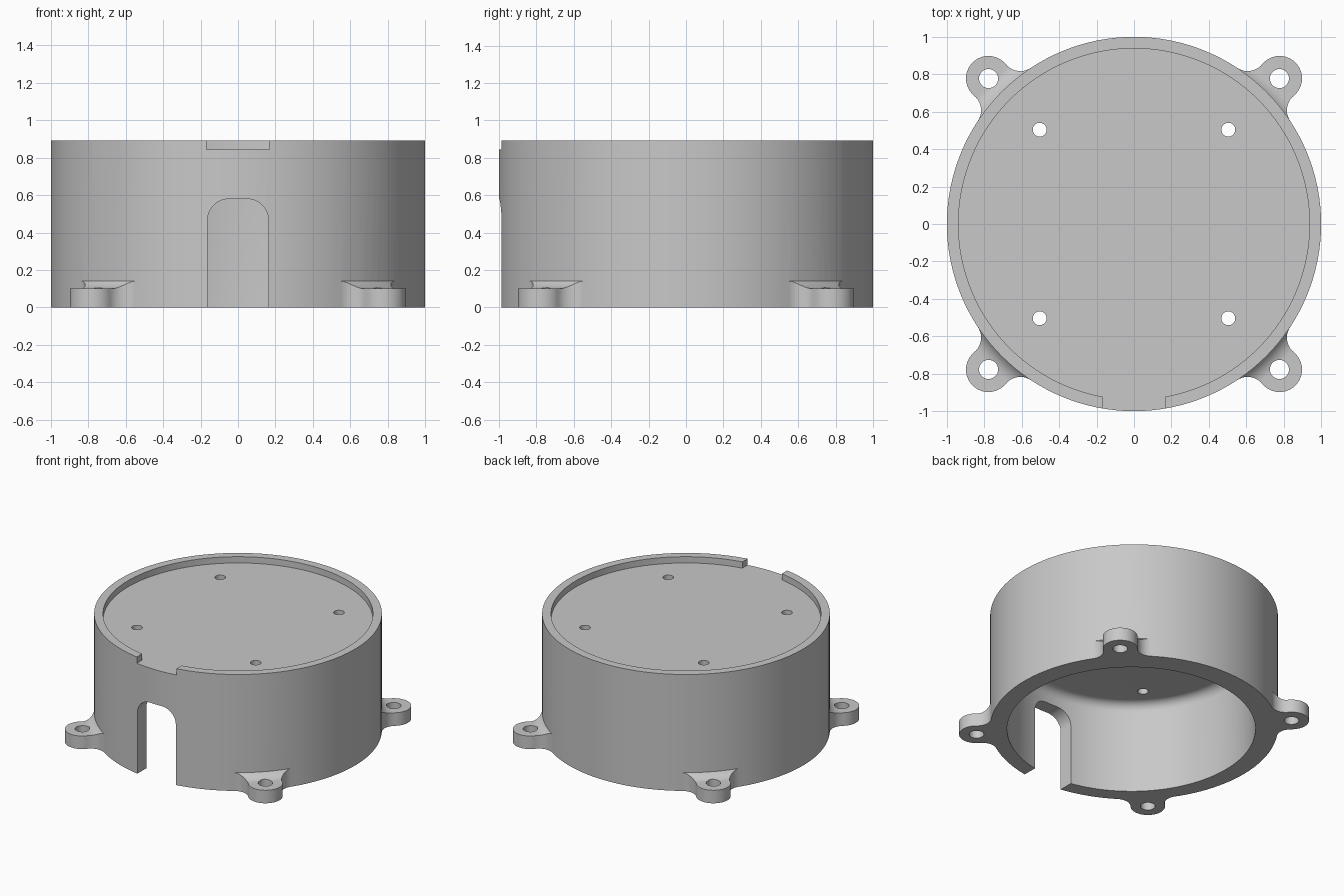
import bpy, bmesh, math
from math import cos, sin, pi
from mathutils import Matrix

cube = bpy.data.objects.get("Cube")
if cube:
    bpy.data.objects.remove(cube)

H = 0.893          # total height
FLOOR = 0.845      # recessed top floor
SEGS = 128

grey = bpy.data.materials.new("light_grey")
grey.use_nodes = True
grey.diffuse_color = (0.58, 0.58, 0.58, 1)
grey.node_tree.nodes["Principled BSDF"].inputs["Base Color"].default_value = (0.58, 0.58, 0.58, 1)


def finish(name, bm):
    bmesh.ops.recalc_face_normals(bm, faces=bm.faces)
    mesh = bpy.data.meshes.new(name)
    bm.to_mesh(mesh)
    bm.free()
    mesh.materials.append(grey)
    obj = bpy.data.objects.new(name, mesh)
    bpy.context.collection.objects.link(obj)
    return obj


def cylinder(name, r, z0, z1, x=0, y=0, segs=SEGS):
    bm = bmesh.new()
    bmesh.ops.create_cone(bm, cap_ends=True, segments=segs, radius1=r, radius2=r, depth=z1 - z0,
                          matrix=Matrix.Translation((x, y, (z0 + z1) / 2)))
    return finish(name, bm)


def prism(name, points, offset):
    """Extrude a closed 3D outline along an offset vector."""
    bm = bmesh.new()
    face = bm.faces.new([bm.verts.new(p) for p in points])
    ext = bmesh.ops.extrude_face_region(bm, geom=[face])
    bmesh.ops.translate(bm, vec=offset, verts=[v for v in ext["geom"] if isinstance(v, bmesh.types.BMVert)])
    return finish(name, bm)


def lathe(name, profile, closed, y=0):
    """Spin an (r, z) profile about the vertical axis."""
    bm = bmesh.new()
    verts = [bm.verts.new((r, 0, z)) for r, z in profile]
    edges = [bm.edges.new(p) for p in zip(verts, verts[1:])]
    if closed:
        edges.append(bm.edges.new((verts[-1], verts[0])))
    bmesh.ops.spin(bm, geom=verts + edges, cent=(0, 0, 0), axis=(0, 0, 1), angle=2 * pi, steps=SEGS)
    bmesh.ops.remove_doubles(bm, verts=bm.verts, dist=1e-5)
    bmesh.ops.translate(bm, vec=(0, y, 0), verts=bm.verts)
    return finish(name, bm)


def arc(cx, cy, r, a0, a1, n):
    return [(cx + r * cos(a0 + (a1 - a0) * i / n), cy + r * sin(a0 + (a1 - a0) * i / n)) for i in range(n + 1)]


def combine(target, tool, operation):
    mod = target.modifiers.new("cut", 'BOOLEAN')
    mod.operation = operation
    mod.solver = 'EXACT'
    mod.object = tool
    bpy.context.view_layer.objects.active = target
    bpy.ops.object.modifier_apply(modifier=mod.name)


def cut(target, tool):
    combine(target, tool, 'DIFFERENCE')
    bpy.data.objects.remove(tool)


# Main drum
body = cylinder("housing", 1.0, 0, H)

# Mounting ear outline in (radial, tangential) coordinates, with filleted neck
D, EAR, FIL = 1.1, 0.12, 0.1
swing = 2 * math.asin((EAR + FIL) / 2 / D)
fx, fy = (1 + FIL) * cos(swing), (1 + FIL) * sin(swing)
to_ear = math.atan2(-fy, D - fx)
half = [(0.93, fy * 0.9)] + arc(fx, fy, FIL, swing - pi, to_ear, 12)
tip = math.atan2(fy, fx - D)
outline = half + arc(D, 0, EAR, tip, -tip, 32)[1:-1] + [(u, -v) for u, v in reversed(half)]

# Scooped shape that leaves a curved rise between ear and wall
scoop = [(0.96, 0.3), (0.96, 0.24)] + arc(1.08, 0.2, 0.1, -pi + 0.3, -pi / 2, 14) + [(1.4, 0.1), (1.4, 0.3)]

for k in range(4):
    a = pi / 4 + k * pi / 2
    pts = [(u * cos(a) - v * sin(a), u * sin(a) + v * cos(a), 0) for u, v in outline]
    ear = prism("mounting_ear", pts, (0, 0, 0.22))
    cut(ear, lathe("scoop_cutter", scoop, True))
    combine(body, ear, 'UNION')
    bpy.data.objects.remove(ear)

# Hollow underside, set slightly forward, with rounded ceiling edge
R, CEIL, ROUND = 0.863, 0.70, 0.07
cavity = [(0, -0.1), (R, -0.1)] + arc(R - ROUND, CEIL - ROUND, ROUND, 0, pi / 2, 10) + [(0, CEIL)]
cut(body, lathe("cavity_cutter", cavity, False, y=-0.03))

# Recess in the top and the gap in its rim
cut(body, cylinder("recess_cutter", 0.938, FLOOR, H + 0.1))
gap = [(x, -1.1, z) for x, z in ((-0.168, FLOOR), (0.168, FLOOR), (0.168, 1), (-0.168, 1))]
cut(body, prism("rim_gap_cutter", gap, (0, 0.3, 0)))

# Rounded doorway in the front wall
W, TOP, C = 0.163, 0.58, 0.115
door = [(-W, -0.1), (W, -0.1)] + arc(W - C, TOP - C, C, 0, pi / 2, 10) + arc(C - W, TOP - C, C, pi / 2, pi, 10)
cut(body, prism("doorway_cutter", [(x, -1.2, z) for x, z in door], (0, 0.7, 0)))

# Screw holes in the plate and ears
for sx in (-1, 1):
    for sy in (-1, 1):
        cut(body, cylinder("plate_hole_cutter", 0.037, 0.6, 1, 0.504 * sx, 0.504 * sy, 32))
        cut(body, cylinder("ear_hole_cutter", 0.051, -0.1, 0.3, 0.777 * sx, 0.777 * sy, 32))

# Smooth curved walls, keep corners crisp
bpy.ops.object.select_all(action='DESELECT')
body.select_set(True)
bpy.context.view_layer.objects.active = body
bpy.ops.object.shade_smooth_by_angle(angle=math.radians(30))
